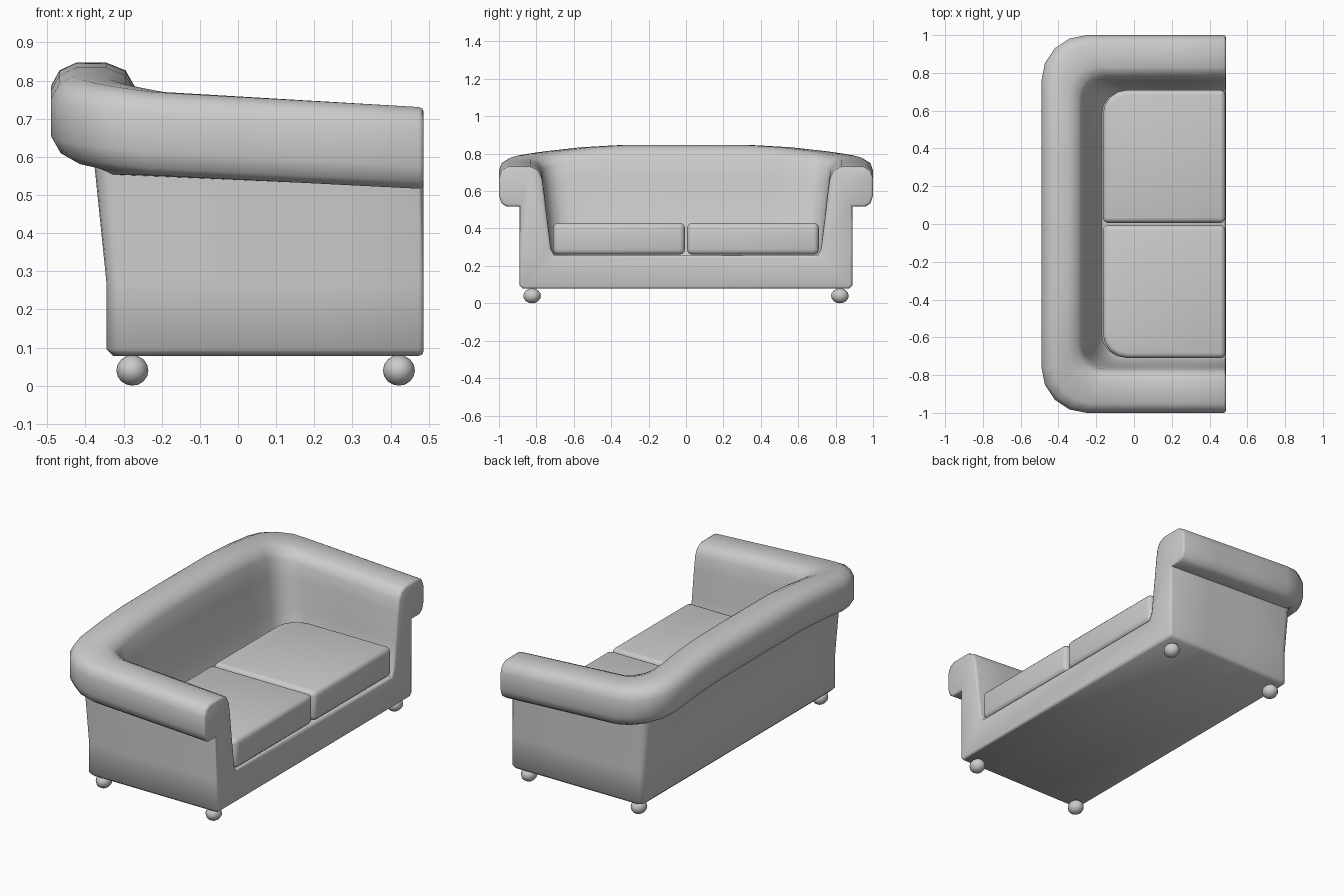
import bpy, bmesh, math

if "Cube" in bpy.data.objects:
    bpy.data.objects.remove(bpy.data.objects["Cube"])

FRONT = 0.487

# Body section: arm y, back x, z at arm front, share of rising top line, plan corner radius
PROFILE = [
    (.705, -.17, .258, 0, .12), (.722, -.187, .29, 0, .12), (.742, -.225, .45, .3, .12),
    (.760, -.258, .60, .7, .12), (.770, -.272, .67, 1, .12), (.790, -.295, .71, 1, .13),
    (.830, -.345, .73, 1, .15), (.950, -.425, .73, 1, .20), (.985, -.468, .71, 1, .22),
    (1.00, -.490, .67, 1, .24), (1.00, -.490, .575, .95, .24), (.987, -.465, .535, .9, .23),
    (.960, -.430, .516, .9, .20), (.890, -.378, .518, .9, .05), (.890, -.345, .27, 0, .04),
    (.890, -.345, .096, 0, .04), (.872, -.327, .078, 0, .03),
]


def half_path(a, b, z, w, r):
    """One profile point carried from the arm front to the middle of the back."""
    pts = []
    for t in (0, .33, .66):
        pts.append((FRONT + (b + r - FRONT) * t, a, z + w * .04 * t))
    for i in range(5):
        ang = math.pi / 2 * i / 4
        lift = .04 + .043 * (i / 4)
        pts.append((b + r - r * math.sin(ang), a - r + r * math.cos(ang), z + w * lift))
    for t, lift in ((.75, .104), (.5, .115), (0, .117)):
        pts.append((b, (a - r) * t, z + w * lift))
    return pts


def finish(name, bm, angle=40):
    bmesh.ops.recalc_face_normals(bm, faces=bm.faces)
    me = bpy.data.meshes.new(name)
    bm.to_mesh(me)
    bm.free()
    ob = bpy.data.objects.new(name, me)
    bpy.context.collection.objects.link(ob)
    bpy.ops.object.select_all(action='DESELECT')
    ob.select_set(True)
    bpy.context.view_layer.objects.active = ob
    bpy.ops.object.shade_smooth_by_angle(angle=math.radians(angle))
    return ob


# Upholstered body: arms, back, roll and base in one skin
bm = bmesh.new()
rows = []
for p in PROFILE:
    half = half_path(*p)
    full = half + [(x, -y, z) for x, y, z in reversed(half[:-1])]
    rows.append([bm.verts.new(c) for c in full])
for r0, r1 in zip(rows, rows[1:]):
    for j in range(len(r0) - 1):
        bm.faces.new((r0[j], r0[j + 1], r1[j + 1], r1[j]))
bm.faces.new(rows[0])
bm.faces.new(rows[-1])
cap = bm.faces.new([r[0] for r in rows] + [r[-1] for r in reversed(rows)])
bmesh.ops.recalc_face_normals(bm, faces=bm.faces)
bmesh.ops.bevel(bm, geom=list(cap.edges), offset=.013, segments=2, profile=.5,
                affect='EDGES', clamp_overlap=True)
finish("sofa_body", bm, 50)


# Seat cushions with a rounded outer rear corner
def cushion(name, s):
    x0, x1, y0, y1, r = -.165, .484, .006, .71, .13
    plan = [(x1, y0), (x1, y1)]
    for i in range(5):
        ang = math.pi / 2 * i / 4
        plan.append((x0 + r - r * math.sin(ang), y1 - r + r * math.cos(ang)))
    plan.append((x0, y0))
    bm = bmesh.new()
    base = bm.faces.new([bm.verts.new((x, s * y, .26)) for x, y in plan])
    ext = bmesh.ops.extrude_face_region(bm, geom=[base], use_keep_orig=True)
    for v in ext['geom']:
        if isinstance(v, bmesh.types.BMVert):
            v.co.z = .43
    bmesh.ops.recalc_face_normals(bm, faces=bm.faces)
    sharp = [e for e in bm.edges if e.calc_face_angle(0) > math.radians(50)]
    bmesh.ops.bevel(bm, geom=sharp, offset=.028, segments=3, profile=.5,
                    affect='EDGES', clamp_overlap=True)
    finish(name, bm)


cushion("seat_cushion_left", 1)
cushion("seat_cushion_right", -1)

# Ball feet
for xn, x in (("front", .422), ("rear", -.277)):
    for yn, y in (("left", .823), ("right", -.823)):
        bm = bmesh.new()
        bmesh.ops.create_uvsphere(bm, u_segments=12, v_segments=8, radius=1)
        for v in bm.verts:
            v.co = (x + v.co.x * .042, y + v.co.y * .047, .04 + v.co.z * .04)
        finish(f"{xn}_{yn}_foot", bm)
